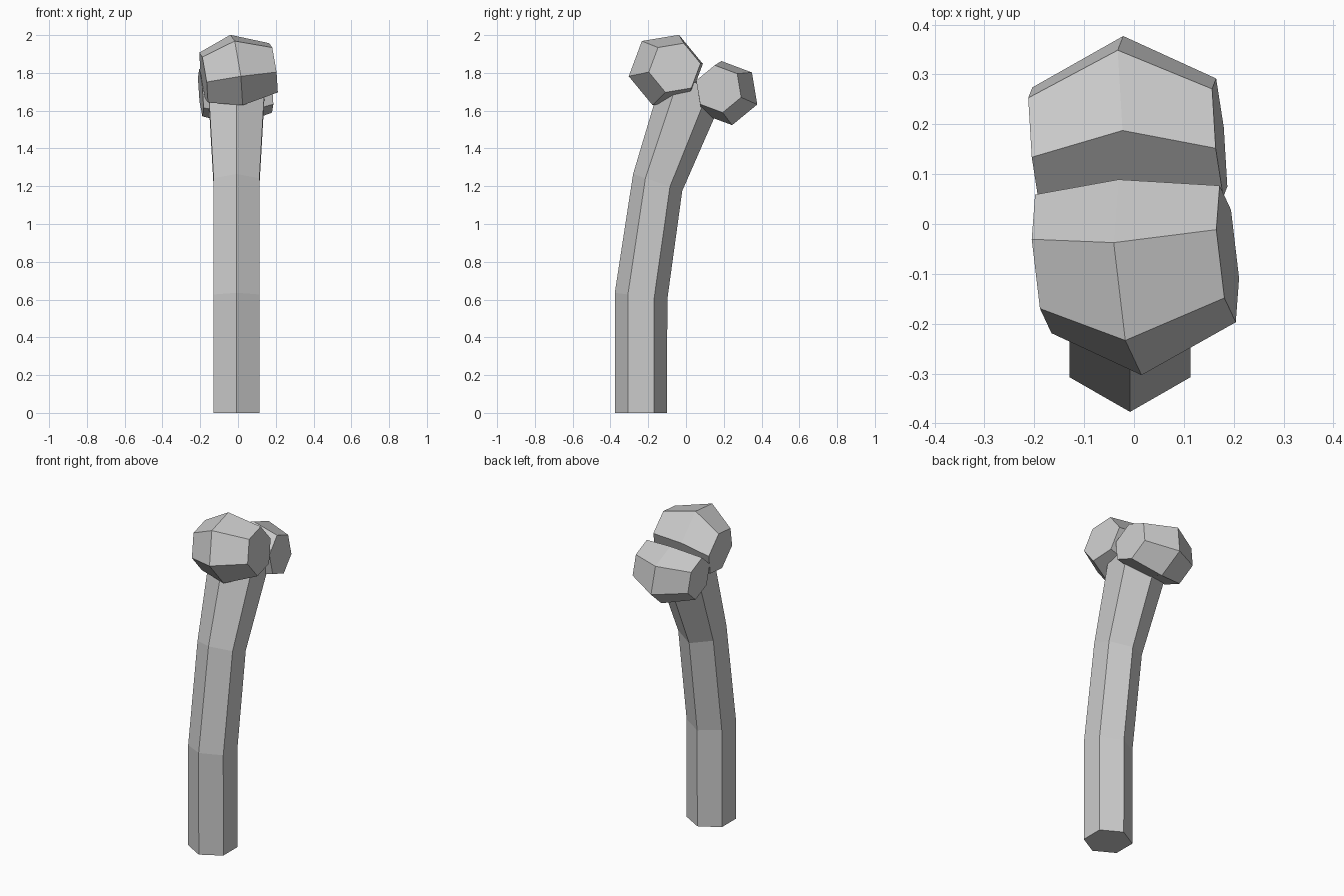
import bpy, bmesh
from math import cos, sin, radians
from mathutils import Vector

if "Cube" in bpy.data.objects:
    bpy.data.objects.remove(bpy.data.objects["Cube"])


def loft(name, rings):
    """Skin a list of equal-sized rings into a closed, flat-shaded solid."""
    bm = bmesh.new()
    loops = [[bm.verts.new(p) for p in ring] for ring in rings]
    n = len(loops[0])
    for a, b in zip(loops, loops[1:]):
        for i in range(n):
            j = (i + 1) % n
            bm.faces.new((a[i], a[j], b[j], b[i]))
    bm.faces.new(loops[0])
    bm.faces.new(loops[-1])
    bmesh.ops.recalc_face_normals(bm, faces=bm.faces[:])
    mesh = bpy.data.meshes.new(name)
    bm.to_mesh(mesh)
    bm.free()
    obj = bpy.data.objects.new(name, mesh)
    bpy.context.collection.objects.link(obj)
    return obj


def hexagon(center, u, v):
    """Six points around center, spanned by the two radius vectors."""
    c, u, v = Vector(center), Vector(u), Vector(v)
    return [c + u * cos(radians(60 * i)) + v * sin(radians(60 * i)) for i in range(6)]


def knob(name, sections, phase, tilt_y, tilt_z):
    """Faceted barrel lying along x; tilt leans each hexagon off the yz plane."""
    def radius(angle, r):
        y, z = r * cos(radians(angle)), r * sin(radians(angle))
        return (-tilt_y * y - tilt_z * z, y, z)
    return loft(name, [hexagon(c, radius(phase, r), radius(phase + 90, r))
                       for c, r in sections])


# Bent hexagonal shaft: centre y, z / half depth y, z / half width
stem = [(-0.238, 0.00, 0.138, 0.000, 0.14),
        (-0.238, 0.618, 0.139, -0.018, 0.14),
        (-0.150, 1.22, 0.130, -0.045, 0.14),
        (0.045, 1.75, 0.165, -0.050, 0.175)]
loft("shaft", [hexagon((-0.008, y, z), (0, dy, dz), (w, 0, 0))
               for y, z, dy, dz, w in stem])

# Two rounded knobs at the top
knob("front_knob", [((-0.182, -0.080, 1.775), 0.141),
                    ((-0.008, -0.107, 1.815), 0.199),
                    ((0.188, -0.060, 1.827), 0.139)], 9.5, 0.095, 0.14)
knob("rear_knob", [((-0.197, 0.155, 1.695), 0.127),
                   ((-0.012, 0.216, 1.693), 0.172),
                   ((0.172, 0.173, 1.715), 0.127)], -20.5, 0.09, 0.08)
